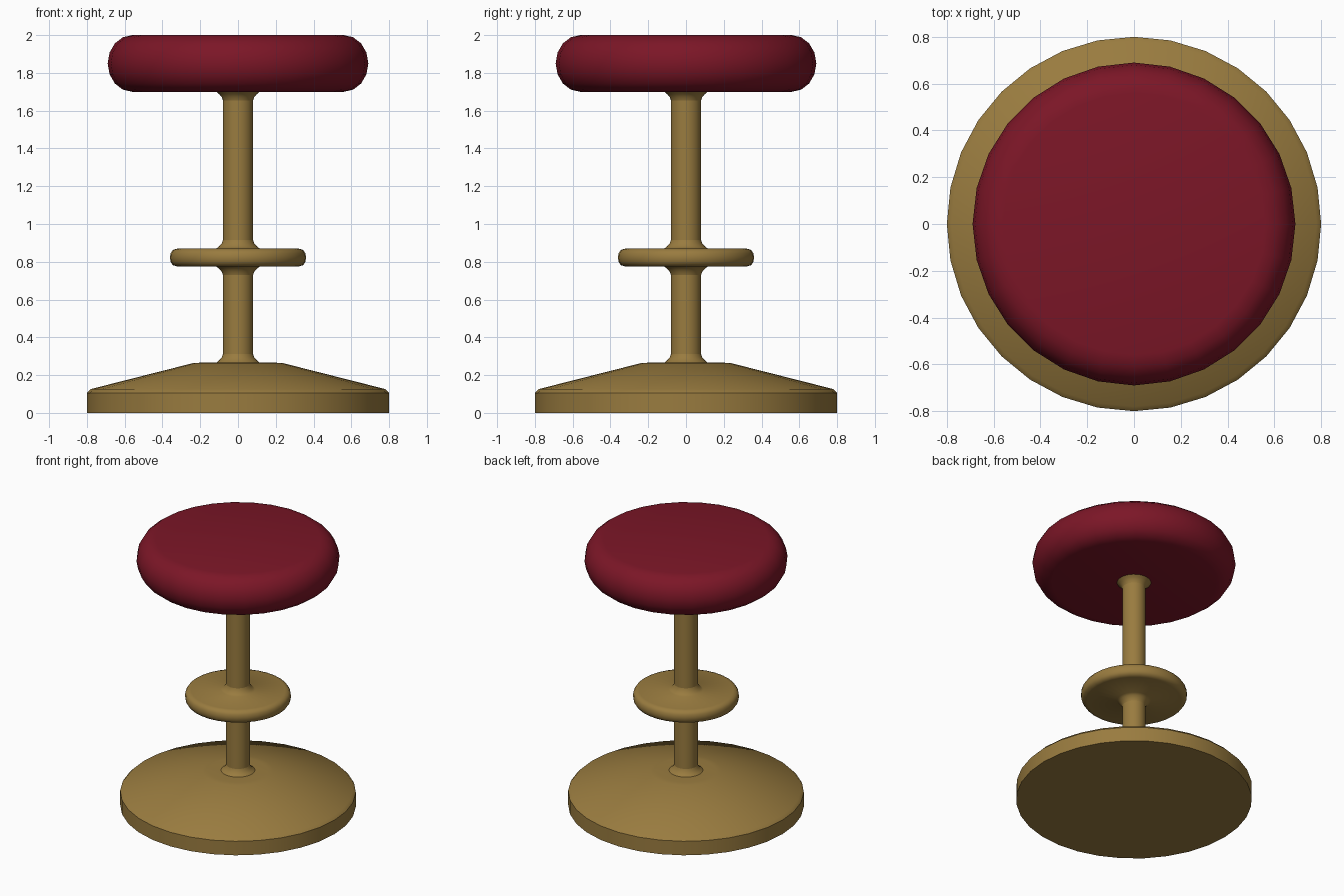
import bpy, bmesh
from math import radians, cos, sin, pi

if "Cube" in bpy.data.objects:
    bpy.data.objects.remove(bpy.data.objects["Cube"])


def material(name, rgb):
    m = bpy.data.materials.new(name)
    m.diffuse_color = (*rgb, 1)
    m.use_nodes = True
    m.node_tree.nodes["Principled BSDF"].inputs["Base Color"].default_value = m.diffuse_color
    return m


def lathe(name, profile, sides, mat, angle=40):
    """Spin (radius, z) points about the z axis; radius 0 makes a pole."""
    bm = bmesh.new()
    verts = [bm.verts.new((r, 0, z)) for r, z in profile]
    edges = [bm.edges.new(p) for p in zip(verts, verts[1:])]
    bmesh.ops.spin(bm, geom=verts + edges, axis=(0, 0, 1), cent=(0, 0, 0),
                   angle=2 * pi, steps=sides, use_duplicate=False)
    bmesh.ops.remove_doubles(bm, verts=bm.verts, dist=1e-4)
    bmesh.ops.recalc_face_normals(bm, faces=bm.faces)
    # open tubes: make sure faces point away from the axis
    side = max(bm.faces, key=lambda f: f.calc_center_median().xy.length)
    if side.normal.dot(side.calc_center_median()) < 0:
        bmesh.ops.reverse_faces(bm, faces=bm.faces)
    me = bpy.data.meshes.new(name)
    bm.to_mesh(me)
    bm.free()
    ob = bpy.data.objects.new(name, me)
    bpy.context.collection.objects.link(ob)
    me.materials.append(mat)
    bpy.ops.object.select_all(action='DESELECT')
    ob.select_set(True)
    bpy.context.view_layer.objects.active = ob
    bpy.ops.object.shade_smooth_by_angle(angle=radians(angle))
    return ob


def flare(z, direction):
    """Small fillet from radius 0.115 at z to the pole radius 0.08."""
    return [(0.115, z), (0.10, z + direction * 0.012),
            (0.086, z + direction * 0.028), (0.08, z + direction * 0.045)]


brass = material("brass", (0.32, 0.20, 0.05))
red = material("red_leather", (0.20, 0.008, 0.02))

# conical floor base with a fillet into the pole
lathe("base", [(0, 0), (0.80, 0), (0.80, 0.105), (0.78, 0.126),
               (0.24, 0.263), (0.20, 0.266)] + flare(0.266, 1), 32, brass, 35)

# two pole sections
lathe("lower_pole", [(0.08, 0.311), (0.08, 0.73)], 32, brass)
lathe("upper_pole", [(0.08, 0.915), (0.08, 1.655)], 32, brass)

# foot disc with fillets above and below
lathe("foot_disc", flare(0.775, -1)[::-1] +
      [(0.32, 0.775), (0.345, 0.782), (0.357, 0.80), (0.36, 0.8225),
       (0.357, 0.845), (0.345, 0.863), (0.32, 0.87)] +
      flare(0.87, 1), 32, brass, 60)

# flared collar under the seat
lathe("seat_collar", flare(1.70, -1)[::-1], 32, brass, 60)

# padded seat with a rounded rim
rim = [(0.56 + 0.13 * cos(a), 1.85 + 0.15 * sin(a))
       for a in [radians(-90 + 22.5 * i) for i in range(9)]]
lathe("seat", [(0, 1.70)] + rim + [(0, 2.0)], 28, red, 60)
